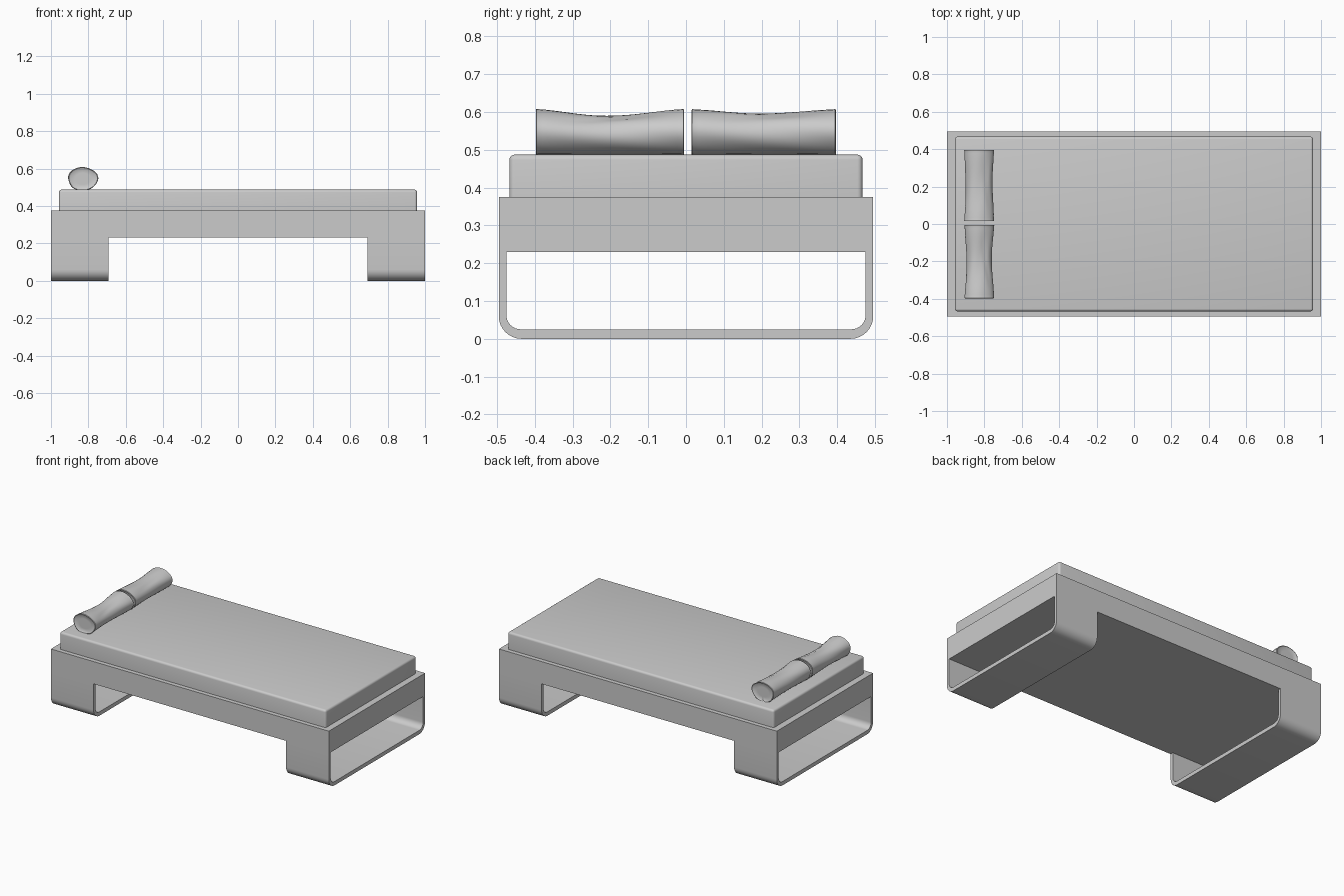
import bpy, bmesh, math

if "Cube" in bpy.data.objects:
    bpy.data.objects.remove(bpy.data.objects["Cube"])


def finish(name, bm, angle=40):
    bmesh.ops.recalc_face_normals(bm, faces=bm.faces)
    me = bpy.data.meshes.new(name)
    bm.to_mesh(me)
    bm.free()
    ob = bpy.data.objects.new(name, me)
    bpy.context.collection.objects.link(ob)
    bpy.ops.object.select_all(action='DESELECT')
    ob.select_set(True)
    bpy.context.view_layer.objects.active = ob
    bpy.ops.object.shade_smooth_by_angle(angle=math.radians(angle))
    return ob


def box(x, y, z0, z1):
    bm = bmesh.new()
    bmesh.ops.create_cube(bm, size=1)
    for v in bm.verts:
        v.co = (v.co.x * 2 * x, v.co.y * 2 * y, z0 + (v.co.z + 0.5) * (z1 - z0))
    return bm


HALF_W, RAIL_Z, TOP_Z, BED_Z = 0.495, 0.23, 0.375, 0.487

# bed frame
finish("bed_frame", box(1, HALF_W, RAIL_Z, TOP_Z))

# mattress with softly rounded edges
bm = box(0.958, 0.467, TOP_Z, BED_Z)
edges = [e for e in bm.edges if any(v.co.z > TOP_Z + 0.01 for v in e.verts)]
bmesh.ops.bevel(bm, geom=edges, offset=0.014, segments=4, profile=0.5, affect='EDGES')
finish("mattress", bm)


# sled legs: a U-shaped band extruded along x
def u_path(half, bottom, r, steps=8):
    pts = [(-half, RAIL_Z)]
    for i in range(steps + 1):
        a = math.pi + i / steps * math.pi / 2
        pts.append((-half + r + r * math.cos(a), bottom + r + r * math.sin(a)))
    return pts + [(-y, z) for y, z in reversed(pts)]


def sled_leg(name, x0, x1):
    bm = bmesh.new()
    outer, inner = u_path(HALF_W, 0, 0.06), u_path(HALF_W - 0.02, 0.025, 0.038)
    rows = [[bm.verts.new((x, y, z)) for y, z in path]
            for path, x in ((outer, x0), (outer, x1), (inner, x1), (inner, x0))]
    for k in range(4):
        a, b = rows[k], rows[(k + 1) % 4]
        for i in range(len(a) - 1):
            bm.faces.new((a[i], a[i + 1], b[i + 1], b[i]))
    finish(name, bm)


sled_leg("head_leg", -1, -0.693)
sled_leg("foot_leg", 0.693, 1)


# rolled pillows: rings lofted along y, waisted and creased
def pillow(name, y0, y1, waist, phase):
    bm = bmesh.new()
    n, m = 32, 36
    cx, cz, rx, rz = -0.829, 0.545, 0.08, 0.063
    rings = []
    # (position, scale): recessed end, piped rim, body, piped rim, recessed end
    stations = [(0.012, 0.5), (0.012, 0.86), (0.0, 0.95), (0.004, 1.0), (0.02, 0.985)]
    body = [(0.02 + 0.96 * i / m, 0.985) for i in range(1, m)]
    stations = stations + body + [(1 - t, s) for t, s in reversed(stations)]
    for t, s in stations:
        dip = waist * math.sin(math.pi * t) ** 1.5
        ring = []
        for j in range(n):
            a = 2 * math.pi * j / n
            lump = 0.04 * math.sin(3 * a + phase) + 0.02 * math.sin(5 * a + 7 * t)
            crease = -0.06 * math.exp(-((math.sin(a - 0.9 - 0.8 * (t - 0.5) * phase)) / 0.16) ** 2)
            crease *= math.sin(math.pi * t) ** 2 * (1 if math.sin(a) > 0 else 0)
            r = s * (1 + lump * 0.6 + crease - dip * (0.55 + 0.45 * math.sin(a)))
            z = max(cz + rz * r * math.sin(a), BED_Z + 0.0005 + 0.003 * (1 - s))
            ring.append(bm.verts.new((cx + rx * r * math.cos(a), y0 + t * (y1 - y0), z)))
        rings.append(ring)
    for a, b in zip(rings, rings[1:]):
        for j in range(n):
            k = (j + 1) % n
            bm.faces.new((a[j], a[k], b[k], b[j]))
    bm.faces.new(rings[0])
    bm.faces.new(rings[-1])
    finish(name, bm, 50)


pillow("front_pillow", -0.397, -0.005, 0.27, 1.2)
pillow("back_pillow", 0.015, 0.396, 0.16, 0.6)
